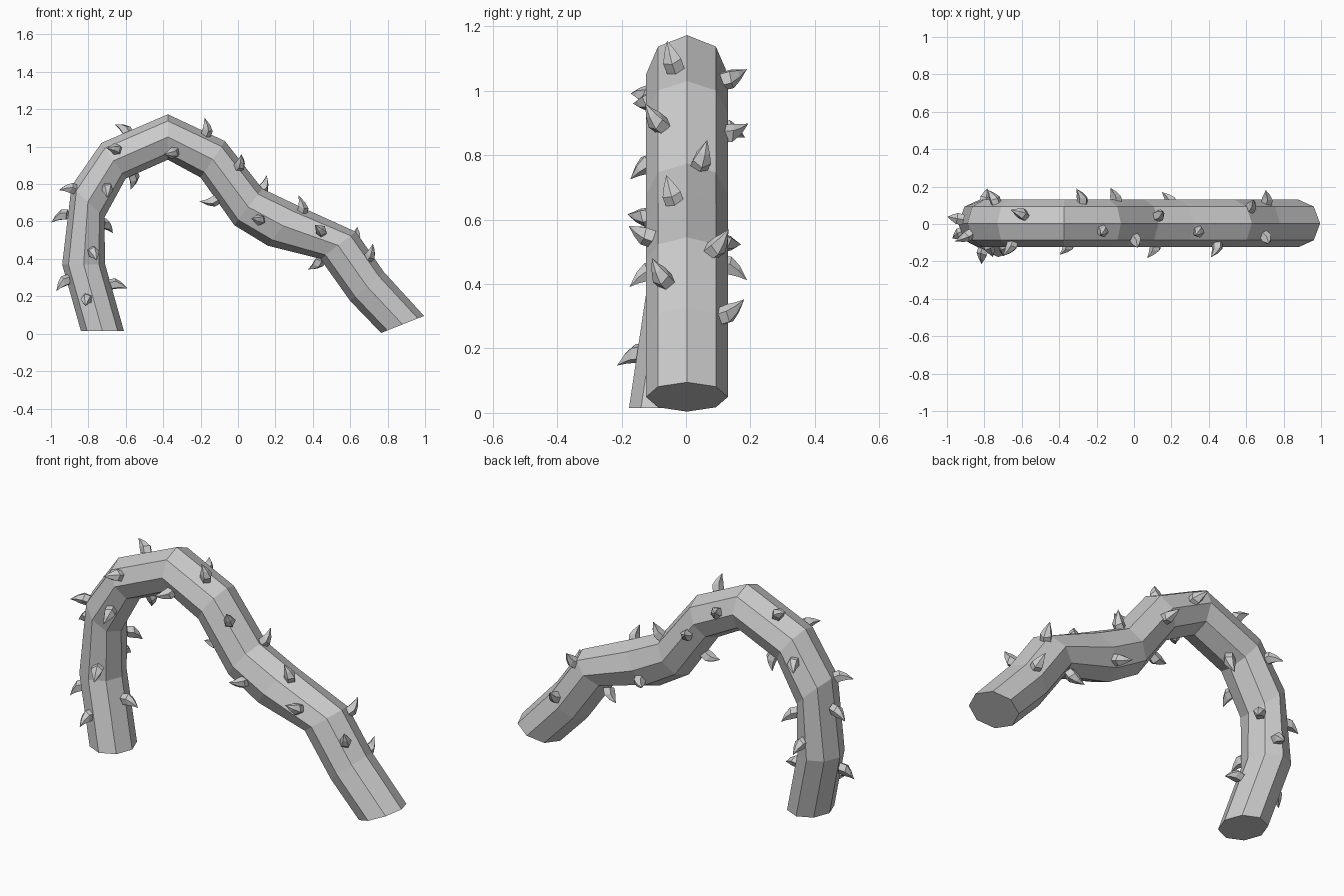
import bpy, bmesh, math
from mathutils import Vector

if "Cube" in bpy.data.objects:
    bpy.data.objects.remove(bpy.data.objects["Cube"])

mat = bpy.data.materials.new("grey")
mat.use_nodes = True
GREY = (0.6, 0.6, 0.6, 1)
mat.diffuse_color = GREY
mat.node_tree.nodes["Principled BSDF"].inputs["Base Color"].default_value = GREY

SIDES = 8
RADIUS = 0.127


def finish(bm, name):
    bmesh.ops.recalc_face_normals(bm, faces=bm.faces)
    mesh = bpy.data.meshes.new(name)
    bm.to_mesh(mesh)
    bm.free()
    mesh.materials.append(mat)
    ob = bpy.data.objects.new(name, mesh)
    bpy.context.scene.collection.objects.link(ob)
    return ob


def skin(bm, rings):
    """Bridge successive rings of vertices with quads."""
    for a, b in zip(rings, rings[1:]):
        n = len(a)
        for i in range(n):
            k = (i + 1) % n
            bm.faces.new((a[i], a[k], b[k], b[i]))


# Vine: outer and inner edge of each mitred ring as (x, z) pairs
OUTER = [(-.84, .015), (-.94, .37), (-.89, .79), (-.73, 1.02), (-.375, 1.173),
         (-.07, 1.03), (.13, .775), (.32, .685), (.63, .545), (.78, .33), (.995, .095)]
INNER = [(-.61, .015), (-.71, .37), (-.715, .62), (-.60, .83), (-.375, .93),
         (-.20, .835), (-.02, .58), (.16, .47), (.44, .40), (.60, .175), (.765, .004)]

bm = bmesh.new()
rings, centres = [], []
for i, ((ox, oz), (ix, iz)) in enumerate(zip(OUTER, INNER)):
    y = -0.05 if i == 0 else 0.003
    c = Vector(((ox + ix) / 2, y, (oz + iz) / 2))
    half = Vector(((ox - ix) / 2, 0, (oz - iz) / 2))
    centres.append(c)
    ring = []
    for j in range(SIDES):
        a = math.tau * j / SIDES
        ring.append(bm.verts.new(c + half * math.cos(a) + Vector((0, RADIUS * math.sin(a), 0))))
    rings.append(ring)
skin(bm, rings)
bm.faces.new(rings[0])
bm.faces.new(rings[-1])
finish(bm, "vine")


def nearest(p):
    """Closest point on the vine's centre line, with its direction."""
    best = None
    for a, b in zip(centres, centres[1:]):
        d = b - a
        t = min(1, max(0, (p - a).dot(d) / d.length_squared))
        q = a + d * t
        if best is None or (p - q).length < best[0]:
            best = ((p - q).length, q, d.normalized())
    return best[1], best[2]


def thorn(bm, p):
    """Five-sided hook that grows outwards and curls towards the vine's start."""
    q, along = nearest(p)
    out = p - q
    out = (out - along * out.dot(along)).normalized()
    side = out.cross(along)
    base = q + out * 0.108
    hook = []
    for height, curl, r in ((0, -.008, .030), (.035, -.004, .031), (.058, .012, .018)):
        c = base + out * height - along * curl
        tilt = (along + out * curl * 12).normalized()
        hook.append([bm.verts.new(c + (tilt * math.cos(a) + side * math.sin(a)) * r)
                     for a in (math.tau * k / 5 for k in range(5))])
    skin(bm, hook)
    bm.faces.new(hook[0])
    tip = bm.verts.new(base + out * .083 - along * .038)
    for k in range(5):
        bm.faces.new((hook[-1][k], hook[-1][(k + 1) % 5], tip))


# Thorns grouped by the side of the vine they grow from
THORNS = {
    "outer_thorns": [(-.95, -.06, .27), (-.95, .03, .63), (-.89, -.06, .77), (-.61, .06, 1.10),
                     (-.17, -.04, 1.09), (.14, .05, .79), (.34, -.04, .67)],
    "inner_thorns": [(-.66, -.02, .26), (-.71, .09, .58), (-.56, .05, .83),
                     (-.14, 0, .71), (.43, .05, .39)],
    "front_thorns": [(-.81, -.16, .18), (-.77, -.13, .43), (-.70, -.12, .77), (-.66, -.13, .99),
                     (-.35, -.11, .97), (0, -.08, .90), (.11, -.13, .61), (.44, -.12, .55),
                     (.70, -.07, .42)],
    "back_thorns": [(-.79, .15, .45), (-.75, .14, .88), (-.28, .14, 1.04), (-.10, .14, .87),
                    (.19, .14, .52), (.63, .10, .52), (.71, .13, .31)],
}
for name, spots in THORNS.items():
    bm = bmesh.new()
    for spot in spots:
        thorn(bm, Vector(spot))
    finish(bm, name)
